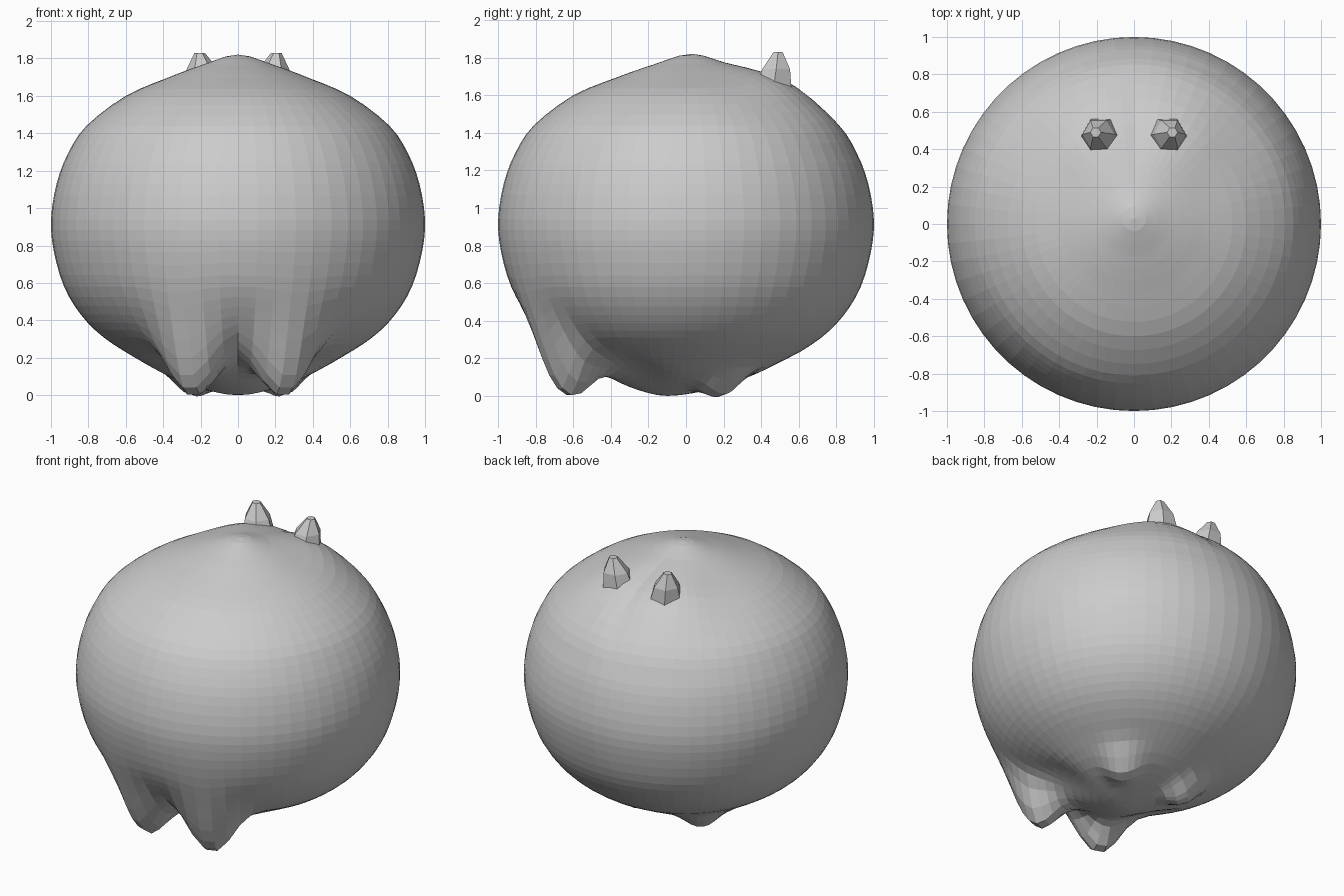
import bpy, bmesh, math
from mathutils import Vector

if "Cube" in bpy.data.objects:
    bpy.data.objects.remove(bpy.data.objects["Cube"])

SEGMENTS = 60

# Half profile of the round body (radius, height), bottom to top
PROFILE = [(0, 0), (0.18, 0.03), (0.36, 0.095), (0.55, 0.2), (0.72, 0.31),
           (0.84, 0.43), (0.93, 0.58), (0.985, 0.77), (1.0, 0.94), (0.97, 1.13),
           (0.91, 1.29), (0.81, 1.44), (0.6, 1.6), (0.38, 1.695),
           (0.19, 1.765), (0, 1.82)]

# Swellings pushed vertically out of the skin: x, y, push, reach (mirrored in x)
LOWER = [(0.25, -0.65, -0.28, 0.17),    # front feet
         (0.25, 0.19, -0.085, 0.12),    # back feet
         (0.34, -0.25, 0.04, 0.15)]     # hollows between the feet
UPPER = [(0.2, 0.5, 0.05, 0.27)]        # brow under the ears


def smooth_profile(points, steps):
    """Catmull-Rom resampling of the profile."""
    p = [Vector(q) for q in points]
    p = [Vector((-p[1].x, p[1].y))] + p + [Vector((-p[-2].x, p[-2].y))]
    out = []
    for i in range(1, len(p) - 2):
        a, b, c, d = p[i - 1:i + 3]
        for k in range(steps):
            t = k / steps
            out.append(0.5 * (2 * b + (c - a) * t + (2 * a - 5 * b + 4 * c - d) * t * t
                              + (3 * b - a - 3 * c + d) * t ** 3))
    return out + [p[-2]]


def skin_point(r, z, angle):
    x, y = r * math.cos(angle), r * math.sin(angle)
    if z < 0.8:
        y -= 0.1 * max(0, 1 - r / 0.6)      # lowest point sits forward
    else:
        y += 0.03 * max(0, 1 - r / 0.6)     # crown sits slightly back
    for bx, by, push, reach in (LOWER if z < 0.8 else UPPER if z > 1.3 else []):
        d = math.hypot(abs(x) - bx, y - by)
        z += push * math.exp(-(d / reach) ** 2.4)
    return (x, y, z)


def finish(bm, name):
    bmesh.ops.recalc_face_normals(bm, faces=bm.faces)
    mesh = bpy.data.meshes.new(name)
    bm.to_mesh(mesh)
    bm.free()
    obj = bpy.data.objects.new(name, mesh)
    bpy.context.collection.objects.link(obj)
    return obj


# Body with feet
bm = bmesh.new()
prof = smooth_profile(PROFILE, 3)
bottom = bm.verts.new(skin_point(0, prof[0].y, 0))
top = bm.verts.new(skin_point(0, prof[-1].y, 0))
rings = [[bm.verts.new(skin_point(q.x, q.y, 2 * math.pi * i / SEGMENTS))
          for i in range(SEGMENTS)] for q in prof[1:-1]]
for i in range(SEGMENTS):
    j = (i + 1) % SEGMENTS
    bm.faces.new((bottom, rings[0][j], rings[0][i]))
    bm.faces.new((top, rings[-1][i], rings[-1][j]))
    for lo, hi in zip(rings, rings[1:]):
        bm.faces.new((lo[i], lo[j], hi[j], hi[i]))
finish(bm, "body")

# Ears: faceted stubs leaning outwards and back
EAR = [(0.17, 0.46, 1.6, 0.12), (0.19, 0.48, 1.74, 0.085), (0.205, 0.49, 1.83, 0.028)]
for side, name in ((1, "ear_right"), (-1, "ear_left")):
    bm = bmesh.new()
    loops = [[bm.verts.new((side * (cx + r * math.cos(k * math.pi / 3)),
                            cy + r * math.sin(k * math.pi / 3), z))
              for k in range(6)] for cx, cy, z, r in EAR]
    for lo, hi in zip(loops, loops[1:]):
        for k in range(6):
            n = (k + 1) % 6
            bm.faces.new((lo[k], lo[n], hi[n], hi[k]))
    bm.faces.new(loops[0])
    bm.faces.new(loops[-1])
    finish(bm, name)
